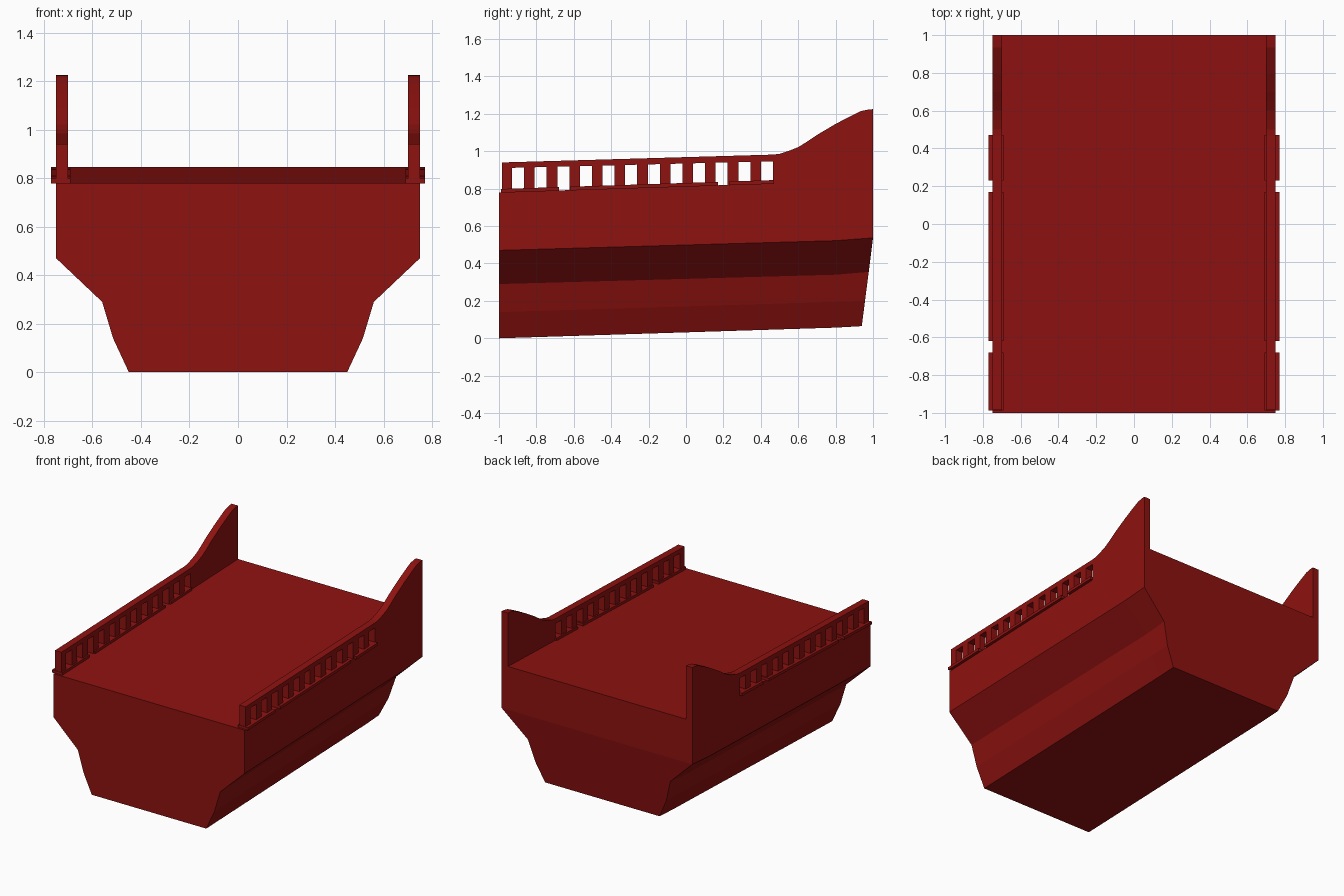
import bpy, bmesh

if "Cube" in bpy.data.objects:
    bpy.data.objects.remove(bpy.data.objects["Cube"])

red = bpy.data.materials.new("red_paint")
red.diffuse_color = (0.27, 0.006, 0.005, 1)
red.use_nodes = True
red.node_tree.nodes["Principled BSDF"].inputs["Base Color"].default_value = red.diffuse_color


def deck(y):
    return 0.8125 + 0.0325 * y


def rail_top(y):
    return 0.94 + 0.029 * (y + 0.985)


def window_top(y):
    return 0.912 + 0.025 * (y + 0.9)


def finish(name, bm):
    bmesh.ops.recalc_face_normals(bm, faces=bm.faces)
    mesh = bpy.data.meshes.new(name)
    bm.to_mesh(mesh)
    bm.free()
    mesh.materials.append(red)
    obj = bpy.data.objects.new(name, mesh)
    bpy.context.collection.objects.link(obj)
    return obj


def add_prism(bm, outline, x0, x1):
    """Extrude a (y, z) outline across x, on both sides of the ship."""
    n = len(outline)
    for s in (1, -1):
        a = [bm.verts.new((s * x0, y, z)) for y, z in outline]
        b = [bm.verts.new((s * x1, y, z)) for y, z in outline]
        bm.faces.new(a)
        bm.faces.new(b[::-1])
        for i in range(n):
            j = (i + 1) % n
            bm.faces.new((a[i], b[i], b[j], a[j]))


def band(y0, y1, low, high):
    return [(y0, low(y0)), (y1, low(y1)), (y1, high(y1)), (y0, high(y0))]


# Hull: three stations lofted from bow cut to raked stern
half_widths = [0.45, 0.515, 0.56, 0.75, 0.75]
stations = [
    ([-1] * 5, [0, 0.14, 0.29, 0.47, deck(-1)]),
    ([0.8] * 5, [0.057, 0.195, 0.34, 0.522, deck(0.8)]),
    ([0.94, 0.957, 0.977, 1, 1], [0.065, 0.20, 0.355, 0.537, deck(1)]),
]
bm = bmesh.new()
rings = []
for ys, zs in stations:
    pts = list(zip(half_widths, ys, zs))
    ring = pts + [(-x, y, z) for x, y, z in reversed(pts)]
    rings.append([bm.verts.new(p) for p in ring])
for a, b in zip(rings, rings[1:]):
    for i in range(10):
        j = (i + 1) % 10
        bm.faces.new((a[i], a[j], b[j], b[i]))
for ring in (rings[0], rings[-1]):
    for i in range(4):
        bm.faces.new((ring[i], ring[i + 1], ring[8 - i], ring[9 - i]))
finish("hull", bm)

# Stern bulwarks with swept-up top edge
bm = bmesh.new()
sweep = [(1, 1.225), (0.975, 1.223), (0.935, 1.215), (0.88, 1.188), (0.8, 1.146),
         (0.7, 1.087), (0.65, 1.053), (0.6, 1.022), (0.55, 1.002), (0.5, 0.986)]
add_prism(bm, [(0.466, deck(0.466)), (1, deck(1))] + sweep + [(0.466, rail_top(0.466))],
          0.70, 0.75)
finish("stern_bulwarks", bm)

# Balustrade: posts between twelve openings
bm = bmesh.new()
step, gap = 0.121, 0.064
start = -0.985
for i in range(12):
    left = -0.93 + i * step
    add_prism(bm, band(start, left, deck, window_top), 0.70, 0.75)
    start = left + gap
finish("rail_posts", bm)

# Handrail along the top of the posts
bm = bmesh.new()
add_prism(bm, band(-0.985, 0.466, window_top, rail_top), 0.70, 0.75)
finish("handrails", bm)

# Sill moulding in three lengths per side
bm = bmesh.new()
for y0, y1 in ((-0.988, -0.68), (-0.62, 0.17), (0.23, 0.47)):
    add_prism(bm, band(y0, y1, lambda y: deck(y) - 0.002, lambda y: deck(y) + 0.018),
              0.69, 0.77)
finish("sill_mouldings", bm)
